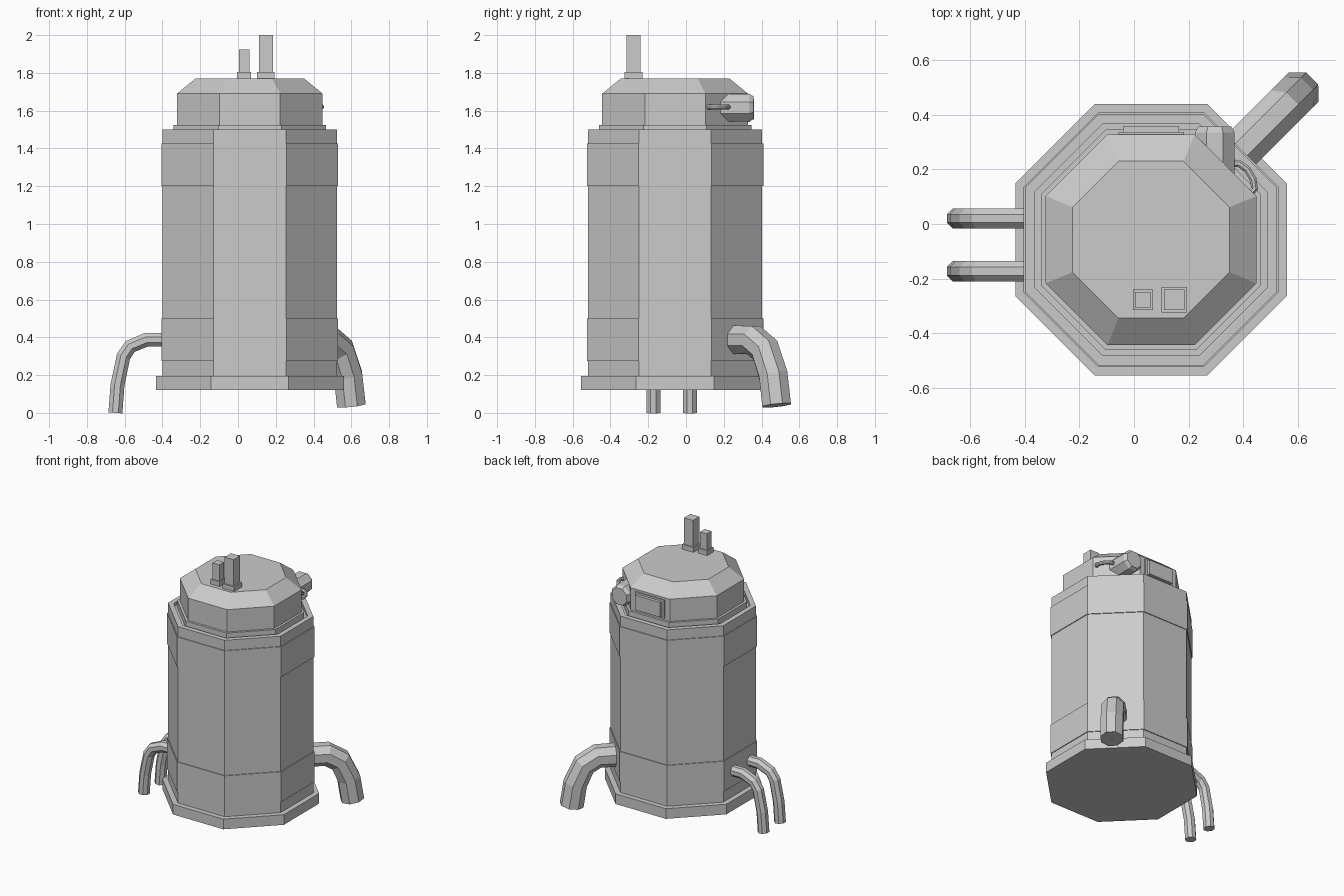
import bpy, bmesh
from math import pi, cos, sin, sqrt
from mathutils import Vector, Matrix

if "Cube" in bpy.data.objects:
    bpy.data.objects.remove(bpy.data.objects["Cube"])

CX, CY = 0.0625, -0.0575      # axis of the tank


def finish(name, bm):
    bmesh.ops.recalc_face_normals(bm, faces=bm.faces)
    me = bpy.data.meshes.new(name)
    bm.to_mesh(me)
    bm.free()
    ob = bpy.data.objects.new(name, me)
    bpy.context.collection.objects.link(ob)
    return ob


def skin(name, rings):
    """Join rings of points into a closed, capped solid."""
    bm = bmesh.new()
    vs = [[bm.verts.new(p) for p in r] for r in rings]
    n = len(vs[0])
    for a, b in zip(vs, vs[1:]):
        for i in range(n):
            j = (i + 1) % n
            bm.faces.new((a[i], a[j], b[j], b[i]))
    bm.faces.new(vs[0])
    bm.faces.new(vs[-1])
    return finish(name, bm)


def octagon(apothem):
    r = apothem / cos(pi / 8)
    return [(r * cos(pi / 8 + k * pi / 4), r * sin(pi / 8 + k * pi / 4)) for k in range(8)]


def turned(name, profile, matrix=Matrix.Translation((CX, CY, 0))):
    """Eight-sided solid from (apothem, height) pairs."""
    return skin(name, [[matrix @ Vector((x, y, z)) for x, y in octagon(a)] for a, z in profile])


def box(name, lo, hi):
    lo, hi = Vector(lo), Vector(hi)
    bm = bmesh.new()
    bmesh.ops.create_cube(bm, size=1, matrix=Matrix.Translation((lo + hi) / 2)
                          @ Matrix.Diagonal((*(hi - lo), 1)))
    return finish(name, bm)


def tube(name, pts, apothem, side):
    """Octagonal tube along a path lying in the plane whose normal is side."""
    pts, side = [Vector(p) for p in pts], Vector(side).normalized()
    rings = []
    for i, p in enumerate(pts):
        d_in = (p - pts[max(i - 1, 0)]).normalized()
        d_out = (pts[min(i + 1, len(pts) - 1)] - p).normalized()
        up = side.cross((d_in + d_out).normalized())
        rings.append([p + side * x + up * y for x, y in octagon(apothem)])
    return skin(name, rings)


# Tank: base plate, shell with open rim groove, two reinforcing bands
turned("base_plate", [(0.4975, 0.12), (0.4975, 0.195)])
turned("tank_body", [(0.461, 0.19), (0.461, 1.5), (0.425, 1.5), (0.425, 1.475)])
turned("lower_band", [(0.467, 0.275), (0.467, 0.5)])
turned("upper_band", [(0.467, 1.2), (0.467, 1.425)])

# Lid: stepped collar, straight wall, tapered top
turned("lid", [(0.403, 1.47), (0.403, 1.525), (0.386, 1.525), (0.386, 1.69), (0.2875, 1.77)])

# Two square stacks on the lid, each with a footing
for name, x, y, foot, half, top in (("small_stack", 0.0325, -0.2775, 0.037, 0.028, 1.925),
                                    ("large_stack", 0.1475, -0.2775, 0.047, 0.037, 2.0)):
    box(name + "_foot", (x - foot, y - foot, 1.76), (x + foot, y + foot, 1.805))
    box(name, (x - half, y - half, 1.77), (x + half, y + half, top))

# Rear panel: backing plate and raised cover
box("panel_plate", (CX - 0.12, 0.31, 1.54), (CX + 0.12, 0.338, 1.675))
box("panel_cover", (CX - 0.103, 0.31, 1.553), (CX + 0.103, 0.36, 1.662))

# Motor on the bevelled rear corner, lying along y with a chamfered end
lie = Matrix.Translation((0.296, 0, 1.616)) @ Matrix.Rotation(-pi / 2, 4, 'X')
turned("motor", [(0.073, 0.12), (0.073, 0.335), (0.06, 0.358)], lie)

# Cable looping from the motor into the lid
tube("motor_cable", [(0.34, 0.222, 1.62), (0.385, 0.222, 1.62), (0.415, 0.2, 1.62),
                     (0.436, 0.165, 1.62), (0.442, 0.13, 1.62), (0.42, 0.105, 1.62)],
     0.013, (0, 0, 1))

# Pair of thin drain pipes on the left
for i, y in enumerate((0.02, -0.173)):
    path = [(-0.37, 0.387), (-0.485, 0.387), (-0.57, 0.352), (-0.606, 0.3),
            (-0.638, 0.148), (-0.649, 0)]
    tube(f"drain_pipe_{i + 1}", [(x, y, z) for x, z in path], 0.037, (0, 1, 0))

# Thick outlet pipe on the rear right diagonal
path = [(0.42, 0.387), (0.585, 0.387), (0.675, 0.332), (0.735, 0.2), (0.76, 0.04)]
tube("outlet_pipe", [(CX + d / sqrt(2), CY + d / sqrt(2), z) for d, z in path],
     0.076, (1, -1, 0))
